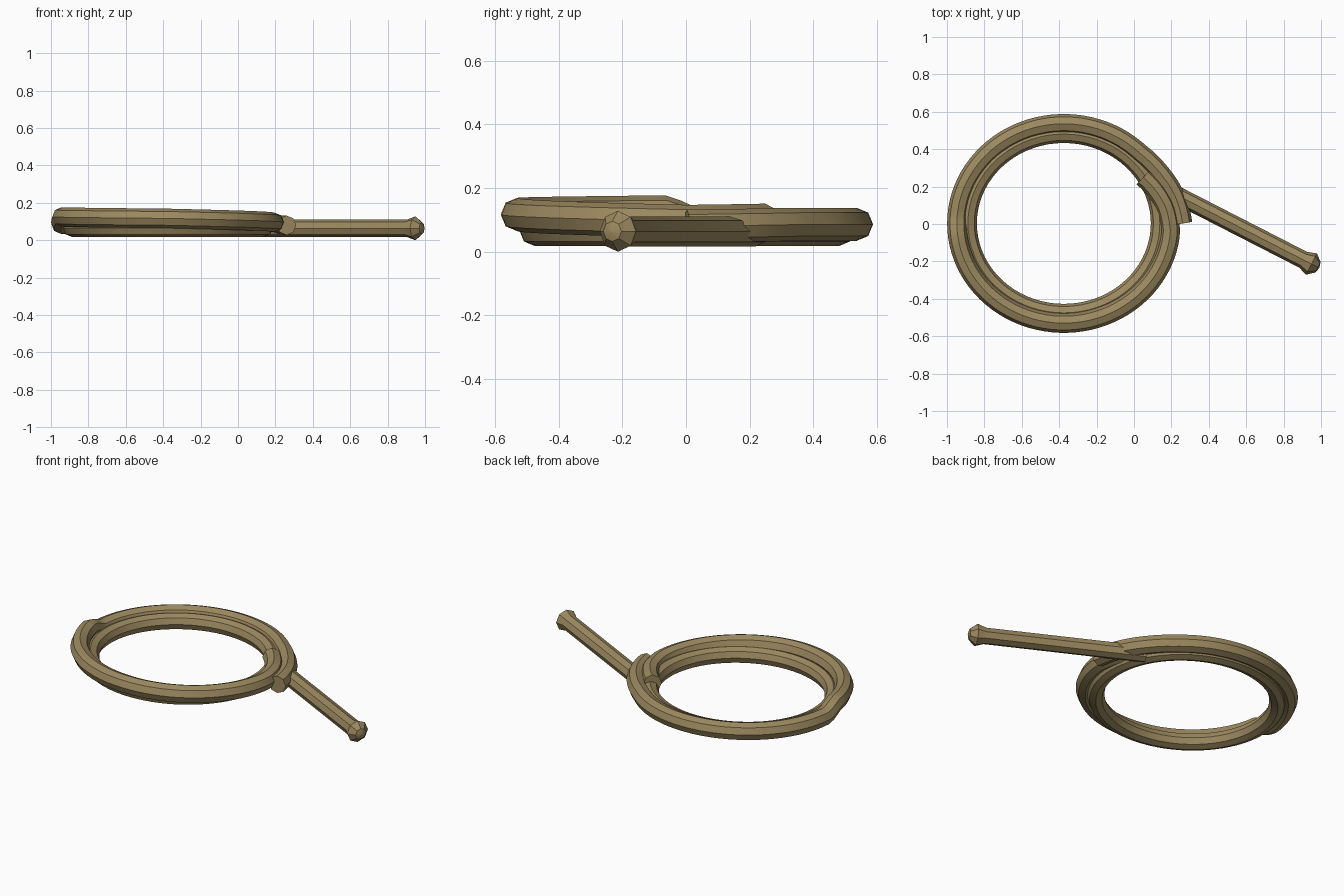
import bpy, bmesh, math
from mathutils import Vector

cube = bpy.data.objects.get("Cube")
if cube:
    bpy.data.objects.remove(cube, do_unlink=True)

tan = bpy.data.materials.new("tan_rope")
tan.use_nodes = True
tan.diffuse_color = (0.33, 0.25, 0.115, 1)
tan.node_tree.nodes["Principled BSDF"].inputs["Base Color"].default_value = tan.diffuse_color

CENTRE = Vector((-0.375, 0.003, 0))
SIDES = 8


def sweep(name, path, radii, closed=False):
    """Octagonal tube along a path, one radius per path point."""
    bm = bmesh.new()
    n = len(path)
    rings = []
    for i, p in enumerate(path):
        before = path[i - 1] if closed or i else p
        after = path[(i + 1) % n] if closed or i < n - 1 else p
        along = (after - before).normalized()
        side = along.cross(Vector((0, 0, 1))).normalized()
        up = side.cross(along)
        ring = []
        for k in range(SIDES):
            a = math.tau * k / SIDES
            ring.append(bm.verts.new(p + radii[i] * (side * math.cos(a) + up * math.sin(a))))
        rings.append(ring)
    for i in range(n if closed else n - 1):
        a, b = rings[i], rings[(i + 1) % n]
        for k in range(SIDES):
            m = (k + 1) % SIDES
            bm.faces.new((a[k], a[m], b[m], b[k]))
    if not closed:
        bm.faces.new(rings[0])
        bm.faces.new(rings[-1])
    bmesh.ops.recalc_face_normals(bm, faces=bm.faces)
    mesh = bpy.data.meshes.new(name)
    bm.to_mesh(mesh)
    bm.free()
    mesh.materials.append(tan)
    obj = bpy.data.objects.new(name, mesh)
    bpy.context.collection.objects.link(obj)
    bpy.ops.object.select_all(action="DESELECT")
    obj.select_set(True)
    bpy.context.view_layer.objects.active = obj
    bpy.ops.object.shade_smooth_by_angle(angle=math.radians(30))
    return obj


def keyed(keys, t):
    """Linear interpolation through (position, value) keys."""
    for (t0, v0), (t1, v1) in zip(keys, keys[1:]):
        if t <= t1:
            return v0 + (v1 - v0) * (t - t0) / (t1 - t0)
    return keys[-1][1]


def oval(degrees, rx, ry, z):
    a = math.radians(degrees)
    return CENTRE + Vector((rx * math.cos(a), ry * math.sin(a), z))


# Upper coil: loose outer tail, step up on one side, tail tucked inside
spread = [(0, 1.11), (15, 1.075), (30, 1.03), (45, 1), (355, 1), (370, 0.965), (392, 0.875)]
height = [(0, 0.08), (40, 0.086), (178, 0.086), (187, 0.125), (270, 0.117), (360, 0.095), (392, 0.099)]
angles = [4 * i for i in range(99)]
outer_path = [oval(t, 0.572 * keyed(spread, t), 0.533 * keyed(spread, t), keyed(height, t))
              for t in angles]
sweep("outer_coil", outer_path, [0.052] * len(outer_path))

# Lower coil: closed inner loop
inner_path = [oval(5 * i, 0.513, 0.478, 0.066) for i in range(72)]
sweep("inner_coil", inner_path, [0.048] * len(inner_path), closed=True)

# Straight handle with a flared, blunt knob
knob = Vector((0.949, -0.214, 0.064))
out = Vector((0.89, -0.456, 0)).normalized()
profile = [(-0.95, 0.047), (-0.05, 0.047), (0, 0.064), (0.038, 0.032), (0.046, 0.004)]
sweep("handle", [knob + out * s for s, r in profile], [r for s, r in profile])
